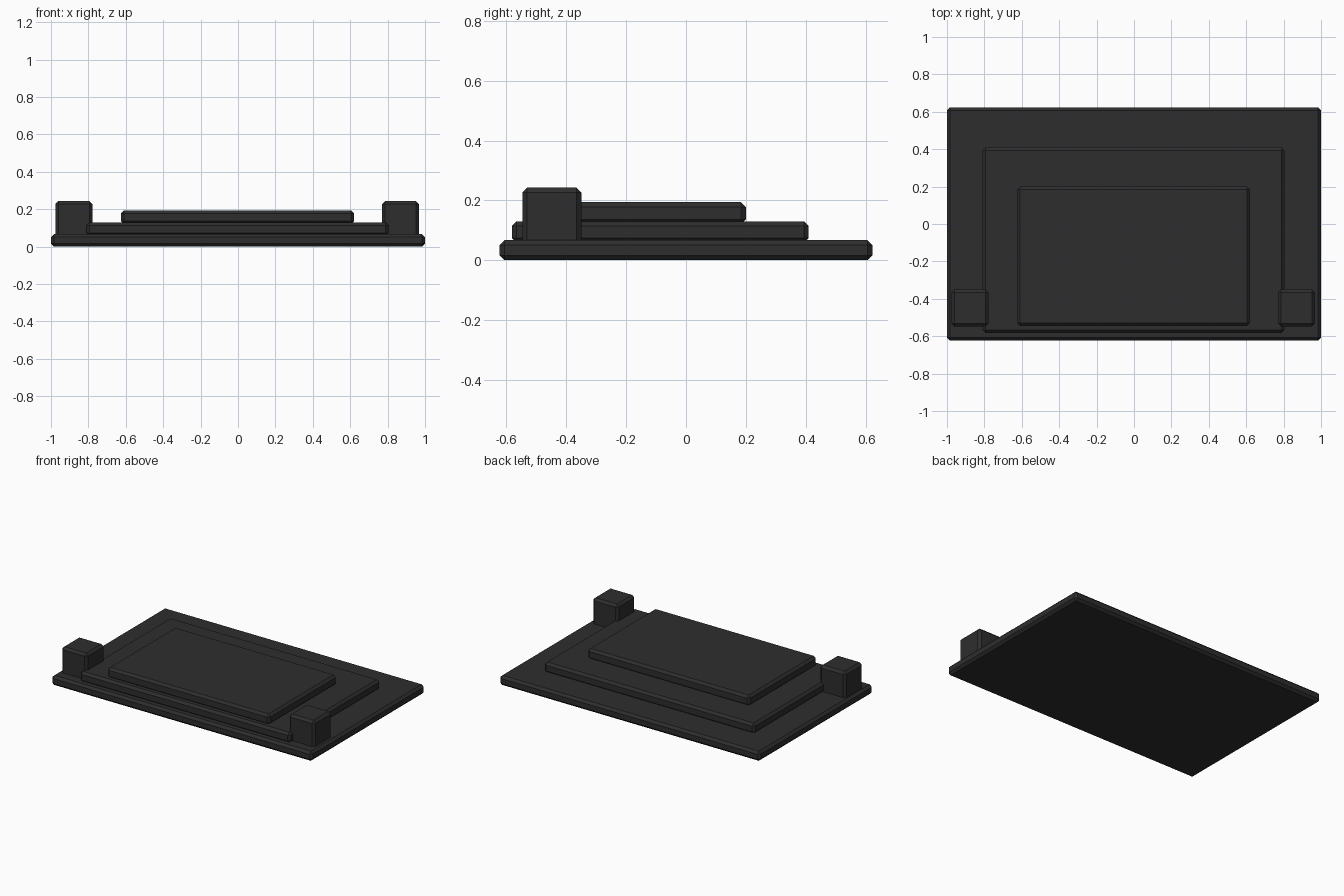
import bpy

cube = bpy.data.objects.get("Cube")
if cube:
    bpy.data.objects.remove(cube, do_unlink=True)

# Single charcoal stone colour
stone = bpy.data.materials.new("charcoal_stone")
stone.use_nodes = True
color = (0.027, 0.027, 0.027, 1)
stone.diffuse_color = color
stone.node_tree.nodes["Principled BSDF"].inputs["Base Color"].default_value = color


def block(name, x, y, z, chamfer=0.016):
    """Chamfered box spanning the given (min, max) ranges."""
    spans = (x, y, z)
    bpy.ops.mesh.primitive_cube_add(size=1)
    obj = bpy.context.object
    obj.name = obj.data.name = name
    for v in obj.data.vertices:
        v.co = [lo if c < 0 else hi for c, (lo, hi) in zip(v.co, spans)]
    obj.data.materials.append(stone)
    bevel = obj.modifiers.new("chamfer", "BEVEL")
    bevel.width = chamfer
    bevel.segments = 1
    return obj


# Three stacked slabs, stepping back from the front edge
block("base_slab", (-1, 1), (-0.623, 0.623), (0, 0.067))
block("middle_step", (-0.81, 0.805), (-0.582, 0.41), (0.058, 0.13))
block("top_step", (-0.625, 0.62), (-0.545, 0.2), (0.12, 0.194))

# Square corner posts at the front
block("right_post", (-0.977, -0.778), (-0.547, -0.35), (0.045, 0.243))
block("left_post", (0.77, 0.967), (-0.547, -0.35), (0.045, 0.243))
